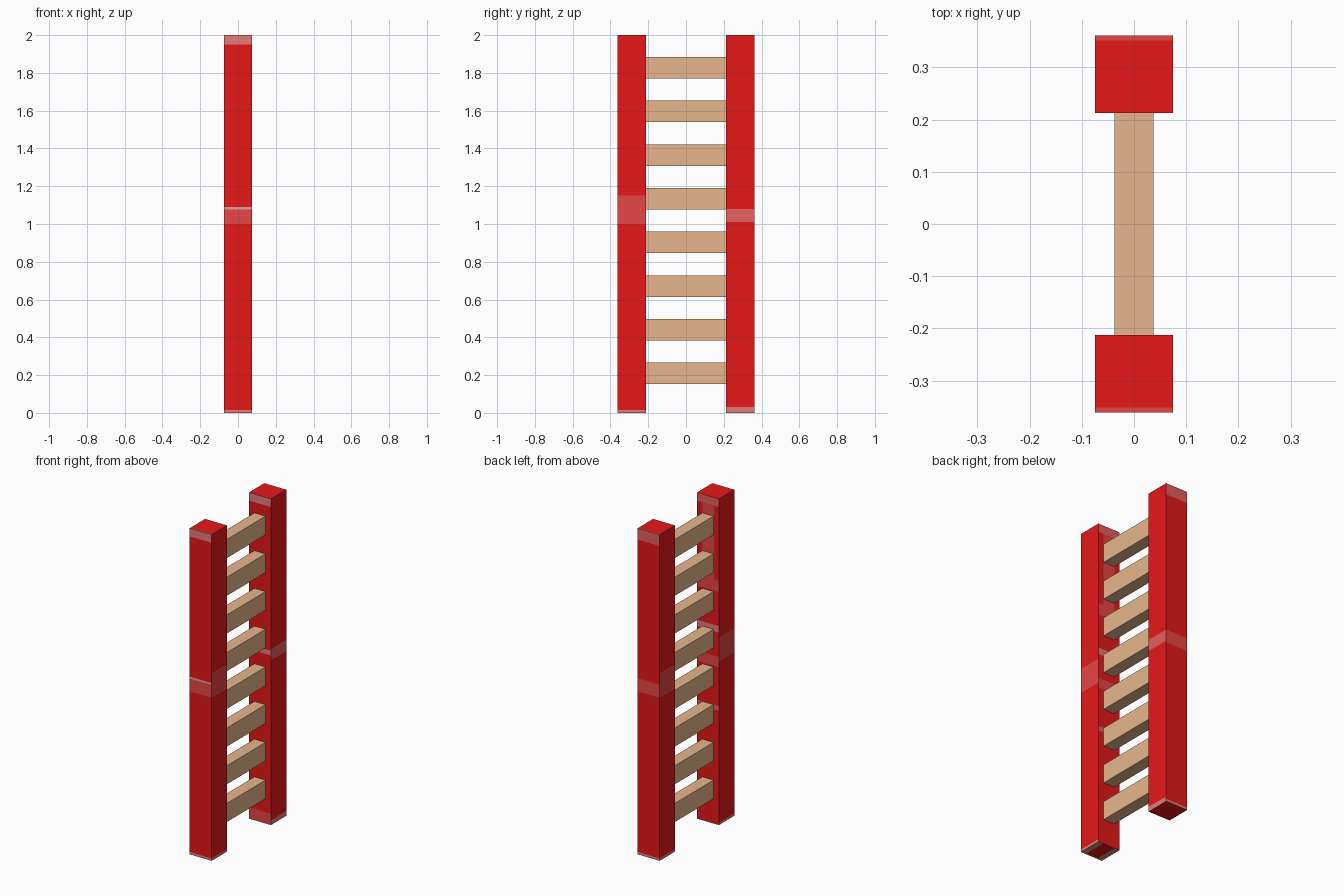
import bpy, bmesh
from mathutils import Vector

if "Cube" in bpy.data.objects:
    bpy.data.objects.remove(bpy.data.objects["Cube"])


def srgb(r, g, b):
    lin = lambda c: c / 12.92 if c <= 0.04045 else ((c + 0.055) / 1.055) ** 2.4
    return (lin(r / 255), lin(g / 255), lin(b / 255), 1)


def material(name, rgb):
    m = bpy.data.materials.new(name)
    m.diffuse_color = srgb(*rgb)
    m.use_nodes = True
    m.node_tree.nodes["Principled BSDF"].inputs["Base Color"].default_value = m.diffuse_color
    return m


red = material("red paint", (232, 24, 24))
rose = material("worn rose", (232, 70, 70))
pink = material("worn pink", (230, 124, 122))
pale = material("bare pale", (232, 160, 158))
brown = material("bare brown", (205, 150, 125))
mid = material("worn mid rose", (232, 96, 95))
wood = material("tan wood", (232, 183, 140))
PAINTS = [red, rose, pink, pale, brown, mid]
ROSE, PINK, PALE, BROWN, MID = 1, 2, 3, 4, 5


def box(name, size, center, mats, cuts=(), rule=None):
    """Box with optional cut planes and a face colour rule."""
    bm = bmesh.new()
    bmesh.ops.create_cube(bm, size=1)
    for v in bm.verts:
        v.co = Vector(v.co[i] * size[i] + center[i] for i in range(3))
    for axis, pos in cuts:
        co, no = Vector((0, 0, 0)), Vector((0, 0, 0))
        co[axis], no[axis] = pos, 1
        bmesh.ops.bisect_plane(bm, geom=bm.verts[:] + bm.edges[:] + bm.faces[:],
                               plane_co=co, plane_no=no, dist=1e-5)
    bm.normal_update()
    if rule:
        for f in bm.faces:
            f.material_index = rule(f.calc_center_median(), f.normal)
    me = bpy.data.meshes.new(name)
    bm.to_mesh(me)
    bm.free()
    for m in mats:
        me.materials.append(m)
    ob = bpy.data.objects.new(name, me)
    bpy.context.collection.objects.link(ob)


# Worn bands per rail side: (bottom, top, colour)
WIDE = [(0, .015, PINK), (1.0, 1.15, ROSE)]
WORN = {
    -1: {"outer": [(0, .015, PINK), (1.0, 1.078, ROSE), (1.078, 1.09, PALE),
                   (1.95, 2, PINK)],
         "+x": WIDE, "-x": WIDE,
         "inner": [(.70, .73, MID), (.97, 1.03, ROSE), (1.18, 1.22, PINK),
                   (1.43, 1.50, ROSE), (1.95, 2, MID)]},
    1: {"outer": [(0, .015, PINK), (1.0, 1.08, ROSE), (1.93, 2, MID)],
        "-x": WIDE,
        "+x": [(0, .03, PINK), (1.01, 1.08, MID)],
        "inner": [(0, .07, ROSE), (1.04, 1.07, PINK), (1.95, 2, PINK)]},
}


def rail(name, side):
    bands = WORN[side]
    levels = sorted({z for b in bands.values() for lo, hi, _ in b
                     for z in (lo, hi) if 0 < z < 2})

    def rule(c, n):
        if n.z > .5:                       # worn outer edge of the top
            return ROSE if abs(c.y) > .352 else 0
        if n.z < -.5:                      # scuffed foot
            core = abs(c.x) < .04 and abs(c.y) < .352
            return BROWN if side < 0 and not core else 0
        if abs(n.x) > .5:
            key = "+x" if n.x > 0 else "-x"
        else:
            key = "outer" if n.y * side > 0 else "inner"
        # scuffed strip behind the upper rungs
        if key == "inner" and side < 0 and abs(c.x) < .04 and 1.5 < c.z < 1.95:
            return ROSE
        return next((col for lo, hi, col in bands[key] if lo < c.z < hi), 0)

    cuts = [(2, z) for z in levels] + [(1, side * .352), (0, -.04), (0, .04)]
    box(name, (.149, .149, 2), (0, side * .287, 1), PAINTS, cuts, rule)


# Two side rails
rail("front_rail", -1)
rail("back_rail", 1)

# Eight rungs
for i in range(8):
    box(f"rung_{i + 1}", (.075, .425, .114), (0, 0, .209 + i * .2312), [wood])
